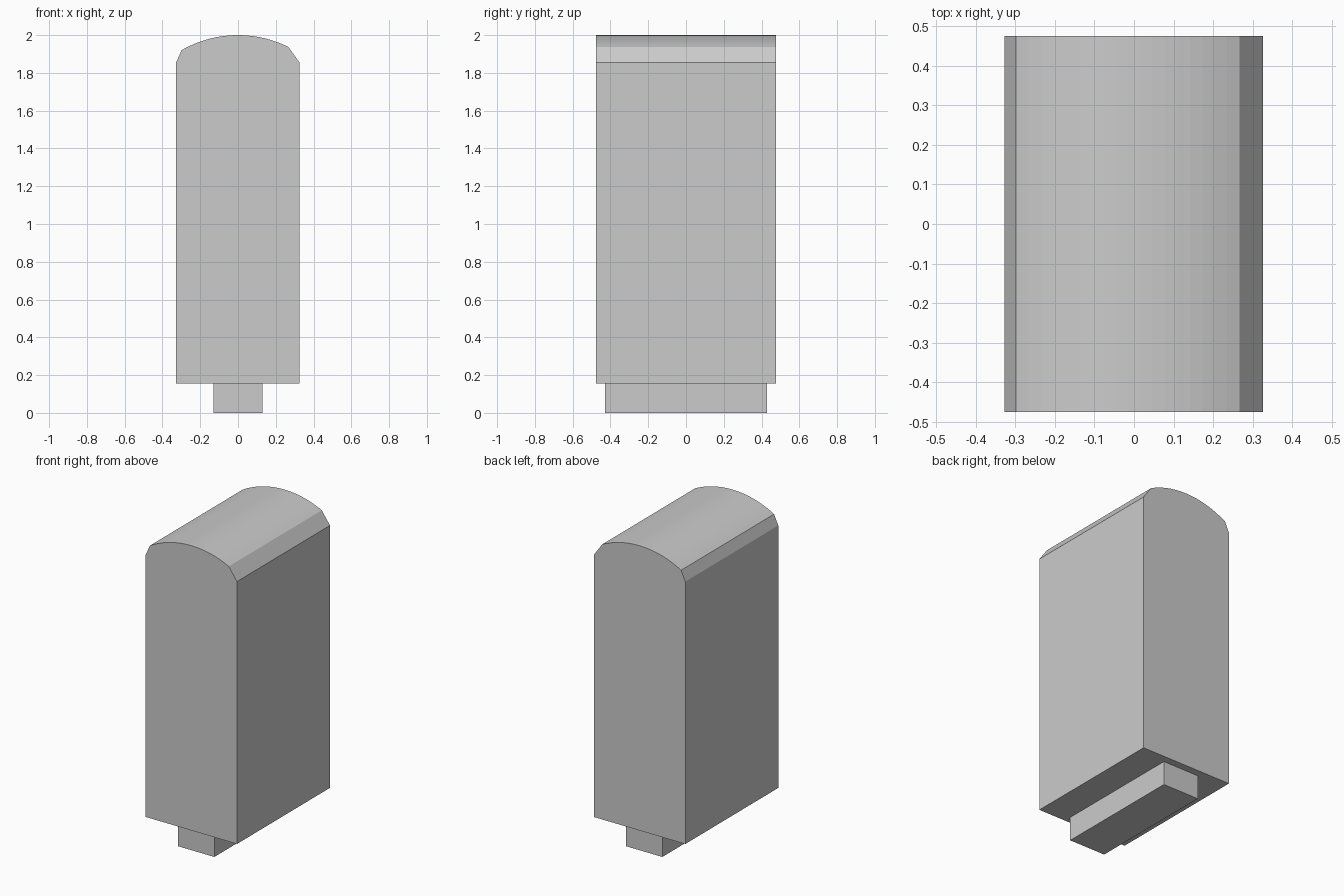
import bpy
import bmesh
import math

if "Cube" in bpy.data.objects:
    bpy.data.objects.remove(bpy.data.objects["Cube"])


def extrude_profile(name, points, half_depth):
    """Extrude an x-z outline along y into a closed solid."""
    bm = bmesh.new()
    front = bm.faces.new([bm.verts.new((x, -half_depth, z)) for x, z in points])
    moved = bmesh.ops.extrude_face_region(bm, geom=[front], use_keep_orig=True)
    verts = [g for g in moved["geom"] if isinstance(g, bmesh.types.BMVert)]
    bmesh.ops.translate(bm, vec=(0, 2 * half_depth, 0), verts=verts)
    bmesh.ops.recalc_face_normals(bm, faces=bm.faces)
    mesh = bpy.data.meshes.new(name)
    bm.to_mesh(mesh)
    bm.free()
    obj = bpy.data.objects.new(name, mesh)
    bpy.context.collection.objects.link(obj)
    return obj


# Rounded-top body: shallow arc with uneven chamfered shoulders
RADIUS, TOP, STEPS = 0.6, 2.0, 18
ARC_LEFT, ARC_RIGHT = -0.298, 0.267
arc = []
for i in range(STEPS + 1):
    x = ARC_RIGHT + (ARC_LEFT - ARC_RIGHT) * i / STEPS
    arc.append((x, TOP - RADIUS + math.sqrt(RADIUS ** 2 - x ** 2)))
outline = [(-0.328, 0.155), (0.326, 0.155), (0.326, 1.855)] + arc + [(-0.328, 1.855)]
extrude_profile("body", outline, 0.476)

# Narrow plinth under the body
extrude_profile("plinth", [(-0.13, 0), (0.13, 0), (0.13, 0.155), (-0.13, 0.155)], 0.428)
